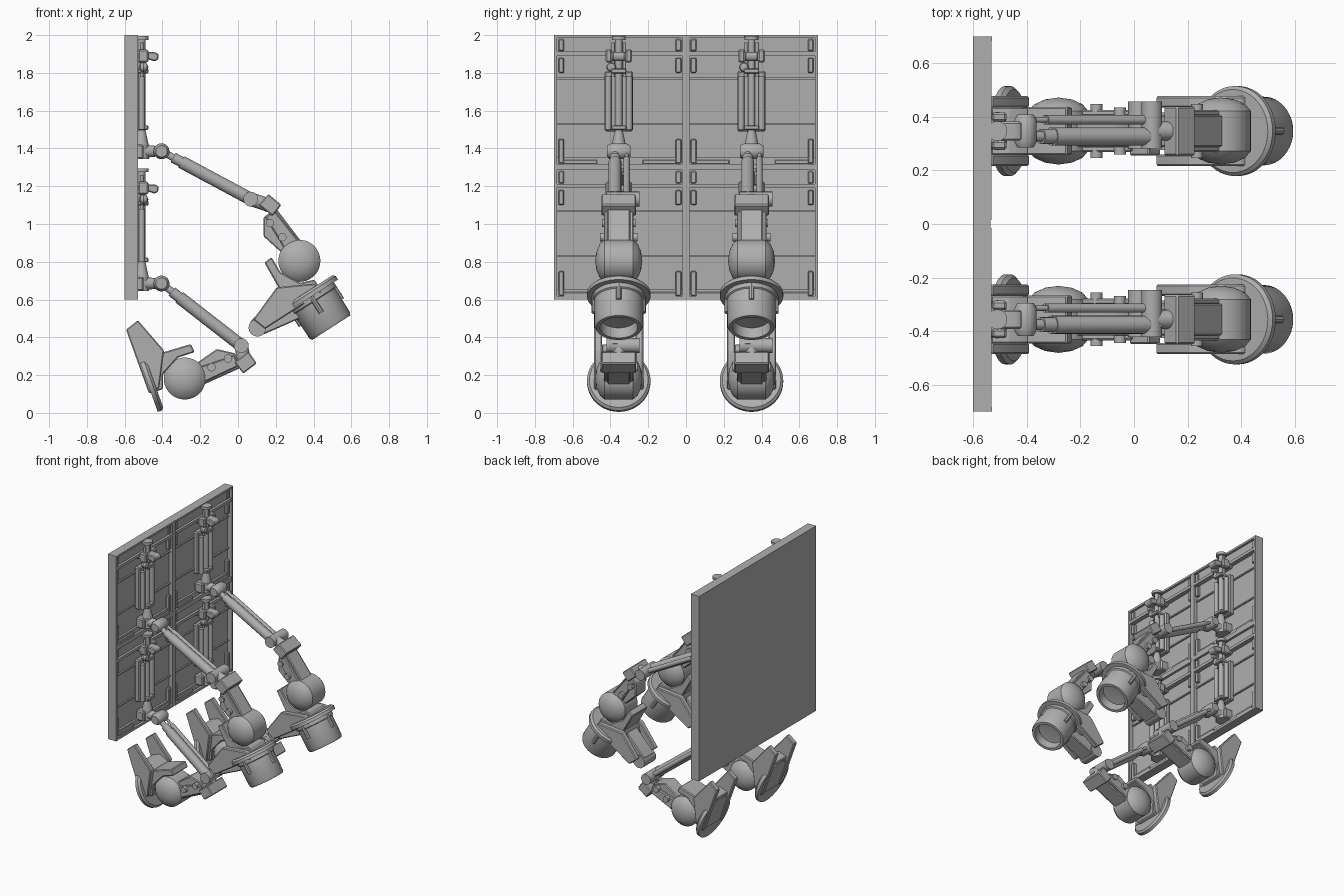
import bpy, bmesh, math
from mathutils import Matrix, Vector

cube = bpy.data.objects.get("Cube")
if cube:
    bpy.data.objects.remove(cube, do_unlink=True)

grey = bpy.data.materials.new("plain grey")
grey.use_nodes = True
COLOUR = (0.43, 0.43, 0.43, 1)
grey.diffuse_color = COLOUR
grey.node_tree.nodes["Principled BSDF"].inputs["Base Color"].default_value = COLOUR
parts = []
I = Matrix.Identity(4)


def finish(name, bm, m=I):
    bm.transform(m)
    bmesh.ops.recalc_face_normals(bm, faces=bm.faces)
    me = bpy.data.meshes.new(name)
    bm.to_mesh(me)
    bm.free()
    me.materials.append(grey)
    ob = bpy.data.objects.new(name, me)
    bpy.context.collection.objects.link(ob)
    parts.append(ob)
    return ob


def box(name, x, y, z, m=I, bevel=0):
    """Box from three (low, high) ranges."""
    bm = bmesh.new()
    bmesh.ops.create_cube(bm, size=1)
    for v in bm.verts:
        v.co = [(lo + hi) / 2 + c * (hi - lo) for c, (lo, hi) in zip(v.co, (x, y, z))]
    if bevel:
        bmesh.ops.bevel(bm, geom=bm.edges[:], offset=bevel, segments=1, affect='EDGES')
    return finish(name, bm, m)


def prism(name, outline, y0, y1, m=I, bevel=0.006):
    """Side outline in x and z, extruded across y."""
    bm = bmesh.new()
    face = bm.faces.new([bm.verts.new((x, y0, z)) for x, z in outline])
    new = bmesh.ops.extrude_face_region(bm, geom=[face])["geom"]
    bmesh.ops.translate(bm, vec=(0, y1 - y0, 0),
                        verts=[g for g in new if isinstance(g, bmesh.types.BMVert)])
    bmesh.ops.bevel(bm, geom=bm.edges[:], offset=bevel, segments=1, affect='EDGES')
    return finish(name, bm, m)


def lathe(name, profile, origin, axis, m=I, n=32):
    """Profile of (radius, height) turned about an axis."""
    bm = bmesh.new()
    rings = []
    for r, h in profile:
        if r == 0:
            rings.append([bm.verts.new((0, 0, h))] * n)
        else:
            rings.append([bm.verts.new((r * math.cos(t), r * math.sin(t), h))
                          for t in (math.tau * i / n for i in range(n))])
    for a, b in zip(rings, rings[1:]):
        for i in range(n):
            j = (i + 1) % n
            bm.faces.new(list(dict.fromkeys((a[i], a[j], b[j], b[i]))))
    place = Matrix.Translation(origin) @ Vector(axis).to_track_quat('Z', 'Y').to_matrix().to_4x4()
    return finish(name, bm, m @ place)


def tube(name, p0, p1, r, m=I, r2=None, n=20):
    d = Vector(p1) - Vector(p0)
    return lathe(name, [(0, 0), (r, 0), (r2 or r, d.length), (0, d.length)], p0, d, m, n)


def pin(name, x, z, r, y0, y1, m=I):
    return tube(name, (x, y0, z), (x, y1, z), r, m)


# Wall panel: flat backing, then framed tiles
box("wall_backing", (-0.6, -0.566), (-0.7, 0.7), (0.6, 2.0))
for s in (-1, 1):
    edge = sorted((s * 0.683, s * 0.7))
    box("wall_side_edge", (-0.567, -0.53), edge, (0.6, 2.0))
box("wall_centre_rib", (-0.567, -0.535), (-0.018, 0.018), (0.6, 2.0))


def wall_tile(yc, z):
    across = (yc - 0.335, yc + 0.335)
    for lo, hi in ((0, 0.018), (0.59, 0.612), (0.685, 0.7)):
        box("tile_cross_bar", (-0.567, -0.532), across, (z + lo, z + hi))
    box("tile_top_band", (-0.567, -0.55), across, (z + 0.612, z + 0.685))
    box("tile_lower_band", (-0.567, -0.55), across, (z + 0.018, z + 0.055))
    for h in (0.23, 0.47):
        box("tile_thin_rib", (-0.567, -0.555), across, (z + h - 0.005, z + h + 0.005))
    for s in (-1, 1):
        y = sorted((yc + s * 0.325, yc + s * 0.295))
        for lo, hi in ((0.02, 0.15), (0.5, 0.58), (0.615, 0.68)):
            box("tile_corner_tab", (-0.567, -0.54), y, (z + lo, z + hi), bevel=0.005)
        y = sorted((yc + s * 0.3, yc + s * 0.12))
        box("tile_bottom_tab", (-0.567, -0.537), y, (z + 0.015, z + 0.04), bevel=0.005)


def lift_actuator(yc, z):
    """Vertical slide on the wall that carries one arm."""
    m = Matrix.Translation((0, yc, z))
    x = -0.51
    tube("lift_rod", (x, 0, 0.08), (x, 0, 0.69), 0.019, m)
    tube("lift_cap", (x, 0, 0.675), (x, 0, 0.695), 0.037, m)
    box("lift_back_plate", (-0.567, -0.525), (-0.075, 0.075), (0.19, 0.51), m, 0.008)
    for s in (-1, 1):
        tube("lift_cylinder", (x, s * 0.055, 0.2), (x, s * 0.055, 0.48), 0.017, m)
        tube("lift_thin_rod", (x, s * 0.03, 0.48), (x, s * 0.03, 0.66), 0.009, m)
        box("lift_clamp_jaw", (-0.53, -0.475), sorted((s * 0.035, s * 0.07)), (0.555, 0.625), m, 0.008)
    box("lift_clamp", (-0.567, -0.495), (-0.065, 0.065), (0.57, 0.61), m, 0.008)
    prism("lift_hook", [(-0.5, 0.61), (-0.44, 0.61), (-0.42, 0.6), (-0.42, 0.575),
                        (-0.44, 0.56), (-0.5, 0.58)], -0.035, 0.035, m)
    lathe("lift_knob", [(0, -0.026), (0.02, -0.017), (0.026, 0), (0.02, 0.017), (0, 0.026)],
          (-0.5, -0.04, 0.53), (1, 0, 0), m, 20)
    for h in (0.21, 0.51):
        box("lift_stop", (-0.53, -0.475), (-0.04, 0.04), (h - 0.012, h + 0.012), m, 0.004)
    tube("lift_cone", (x, 0, 0.12), (x, 0, 0.19), 0.037, m, 0.022)
    tube("lift_collar", (x, 0, 0.045), (x, 0, 0.12), 0.038, m)
    box("lift_foot", (-0.567, -0.5), (-0.06, 0.06), (0.045, 0.12), m, 0.008)
    tube("arm_socket", (-0.53, 0, 0.085), (-0.41, 0, 0.085), 0.038, m, 0.026)


def arm(yc, z, angle):
    """Telescopic arm from the wall joint to the knee, built along x."""
    m = Matrix.Translation((-0.405, yc, z)) @ Matrix.Rotation(math.radians(angle), 4, 'Y')
    lathe("shoulder_joint", [(0, -0.062), (0.03, -0.062), (0.042, -0.04), (0.042, 0.04),
                             (0.03, 0.062), (0, 0.062)], (0, 0, 0), (0, 1, 0), m)
    tube("arm_rod", (0, -0.02, 0), (0.14, -0.02, 0), 0.019, m)
    tube("arm_sleeve", (0.07, -0.02, 0), (0.14, -0.02, 0), 0.028, m)
    tube("arm_cylinder", (0.12, -0.02, 0), (0.56, -0.02, 0), 0.034, m)
    tube("arm_side_rod", (0.04, 0.042, 0), (0.15, 0.042, 0), 0.01, m)
    tube("arm_side_cylinder", (0.09, 0.042, 0), (0.52, 0.042, 0), 0.017, m)
    pin("knee_joint", 0.535, 0, 0.039, -0.065, 0.11, m)
    return m @ Vector((0.535, 0, 0))


def leg(yc, x, z, angle, knee, with_barrel):
    """Leg hung on its round hip drum, with forked foot and sole disc."""
    m = Matrix.Translation((x, yc, z)) @ Matrix.Rotation(math.radians(angle), 4, 'Y')
    lathe("hip_drum", [(0, -0.125), (0.05, -0.118), (0.09, -0.1), (0.111, -0.075), (0.111, 0.075),
                       (0.09, 0.1), (0.05, 0.118), (0, 0.125)], (0, 0, 0), (0, 1, 0), m, 48)
    link = [(-0.19, 0.23), (-0.125, 0.28), (0.02, 0.09), (-0.08, 0.03), (-0.19, 0.13)]
    prism("thigh_link", link, -0.06, 0.06, m)
    for s in (-1, 1):
        a, b = sorted((s * 0.055, s * 0.078))
        prism("thigh_rail", [(-0.18, 0.23), (-0.13, 0.265), (0, 0.1), (-0.07, 0.05)], a, b, m)
    prism("knee_block", [(-0.164, 0.354), (-0.095, 0.296), (-0.142, 0.237), (-0.216, 0.296)],
          -0.092, 0.092, m)
    pin("thigh_pin", -0.09, 0.125, 0.022, -0.1, 0.1, m)
    pin("thigh_pin", -0.155, 0.2, 0.022, -0.088, 0.088, m)
    tube("knee_stub", knee, m @ Vector((-0.15, 0, 0.29)), 0.036)

    # Ankle cradle and foot fork
    prism("ankle_cradle", [(-0.185, -0.01), (-0.148, 0.02), (-0.1, -0.06), (0, -0.115),
                           (0.07, -0.12), (0.08, -0.155), (-0.105, -0.15)], -0.09, 0.09, m)
    for s in (-1, 1):
        a, b = sorted((s * 0.088, s * 0.13))
        prism("foot_tine", [(-0.245, -0.311), (-0.182, -0.361), (0.12, -0.167), (0.08, -0.12),
                            (-0.12, -0.14)], a, b, m)
    prism("foot_bridge", [(-0.13, -0.22), (-0.09, -0.28), (0.12, -0.16), (0.08, -0.1),
                          (-0.11, -0.14)], -0.09, 0.09, m)
    n = Vector((0.54, 0, -0.84)).normalized()
    sole = Vector((0.063, 0, -0.19))
    lathe("sole_disc", [(0, -0.035), (0.155, -0.035), (0.168, -0.022), (0.168, 0), (0, 0)],
          sole, n, m, 48)
    if not with_barrel:
        return

    # Thruster barrel and side housing below the sole
    lathe("barrel", [(0, 0), (0.138, 0), (0.138, 0.03), (0.13, 0.035), (0.128, 0.185), (0.12, 0.2),
                     (0.1, 0.2), (0.095, 0.14), (0, 0.13)], sole - n * 0.005, n, m, 48)
    side = Vector((0.84, 0, 0.54))
    for s in (-1, 1):
        p = sole + side.normalized() * s * 0.128
        tube("barrel_clip", p, p + n * 0.1, 0.014, m, n=8)
        p = sole + Vector((0, s * 0.13, 0))
        tube("barrel_clip", p, p + n * 0.1, 0.014, m, n=8)
    prism("heel_housing", [(-0.1, -0.15), (0.06, -0.16), (0.06, -0.28), (-0.19, -0.39),
                           (-0.262, -0.325)], -0.06, 0.06, m)
    pin("heel_roller", -0.222, -0.354, 0.047, -0.07, 0.07, m)


# Two columns, each with a low and a high mechanism
for yc in (-0.356, 0.347):
    for base in (0.6, 1.3):
        wall_tile(math.copysign(0.35, yc), base)
        lift_actuator(yc, base)
    knee = arm(yc, 1.385, 28.2)
    leg(yc, 0.325, 0.805, 0, knee, True)
    knee = arm(yc, 0.685, 37.9)
    leg(yc, -0.282, 0.182, 103, knee, False)

# Smooth shading with crisp edges
bpy.ops.object.select_all(action='DESELECT')
for ob in parts:
    ob.select_set(True)
bpy.context.view_layer.objects.active = parts[0]
bpy.ops.object.shade_smooth_by_angle(angle=math.radians(30))
